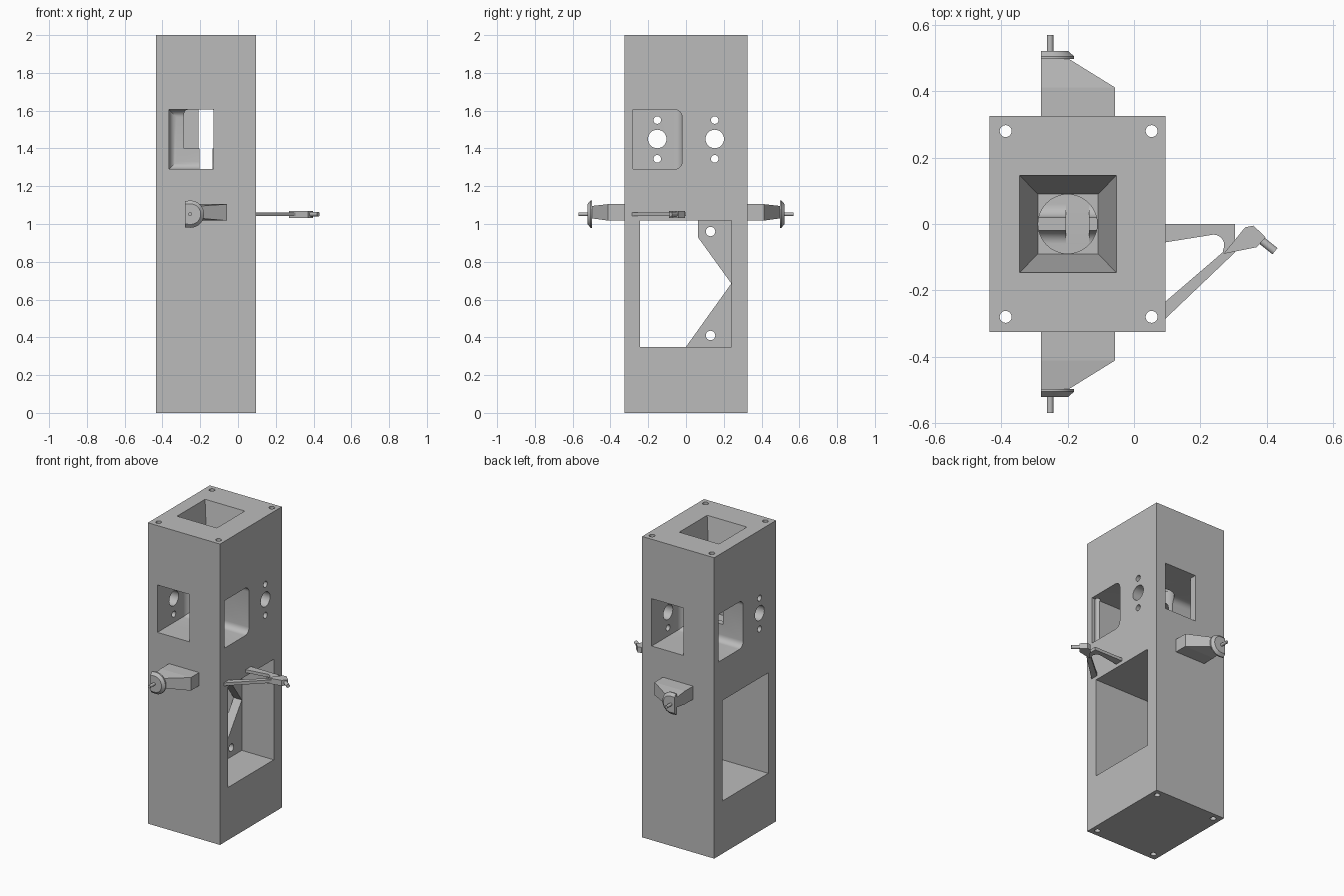
import bpy, bmesh, math
from mathutils import Vector, Matrix

cube = bpy.data.objects.get("Cube")
if cube:
    bpy.data.objects.remove(cube, do_unlink=True)

grey = bpy.data.materials.new("plain_grey")
grey.use_nodes = True
grey.diffuse_color = (0.5, 0.5, 0.5, 1)
grey.node_tree.nodes["Principled BSDF"].inputs["Base Color"].default_value = (0.5, 0.5, 0.5, 1)

CX = -0.17  # centre of the column in x


def finish(bm, name):
    bmesh.ops.recalc_face_normals(bm, faces=bm.faces)
    mesh = bpy.data.meshes.new(name)
    bm.to_mesh(mesh)
    bm.free()
    mesh.materials.append(grey)
    ob = bpy.data.objects.new(name, mesh)
    bpy.context.collection.objects.link(ob)
    return ob


def box(name, x, y, z, bevel_test=None, radius=0.04):
    bm = bmesh.new()
    bmesh.ops.create_cube(bm, size=1)
    for v in bm.verts:
        v.co = Vector([lo + (c + 0.5) * (hi - lo) for c, (lo, hi) in zip(v.co, (x, y, z))])
    if bevel_test:
        edges = [e for e in bm.edges if bevel_test((e.verts[0].co + e.verts[1].co) / 2)]
        bmesh.ops.bevel(bm, geom=edges, offset=radius, segments=6, profile=0.5, affect='EDGES')
    return finish(bm, name)


def rod(name, start, end, r, sides=32):
    a, b = Vector(start), Vector(end)
    bm = bmesh.new()
    turn = (b - a).to_track_quat('Z', 'Y').to_matrix().to_4x4()
    bmesh.ops.create_cone(bm, cap_ends=True, segments=sides, radius1=r, radius2=r,
                          depth=(b - a).length, matrix=Matrix.Translation((a + b) / 2) @ turn)
    return finish(bm, name)


def loft(name, rings):
    """Skin a list of equal-length rings and cap both ends."""
    bm = bmesh.new()
    rows = [[bm.verts.new(p) for p in ring] for ring in rings]
    n = len(rows[0])
    for a, b in zip(rows, rows[1:]):
        for i in range(n):
            bm.faces.new((a[i], a[(i + 1) % n], b[(i + 1) % n], b[i]))
    bm.faces.new(rows[0])
    bm.faces.new(rows[-1])
    return finish(bm, name)


def flat(name, pts, z0, z1):
    return loft(name, [[(x, y, z) for x, y in pts] for z in (z0, z1)])


def rect(x0, x1, y, z):
    return [(x0, -y, z), (x1, -y, z), (x1, y, z), (x0, y, z)]


def cut(target, *cutters):
    for c in cutters:
        m = target.modifiers.new("cut", 'BOOLEAN')
        m.operation, m.solver, m.object = 'DIFFERENCE', 'EXACT', c
        bpy.context.view_layer.objects.active = target
        bpy.ops.object.modifier_apply(modifier=m.name)
        bpy.data.objects.remove(c, do_unlink=True)


def half_turn(ob):
    ob.data.transform(Matrix.Translation((2 * CX, 0, 0)) @ Matrix.Rotation(math.pi, 4, 'Z'))
    return ob


# Column with corner bolt holes
column = box("column", (-0.435, 0.095), (-0.325, 0.325), (0, 2))
for x in (-0.387, 0.053):
    for y in (-0.28, 0.28):
        cut(column, rod("bolt_cut", (x, y, -0.1), (x, y, 2.1), 0.018, 24))

# Funnel and round shaft from the top
slope = 0.055 / 0.32
over = 0.02 * slope
cut(column, loft("funnel_cut", [rect(-0.345 - over, -0.053 + over, 0.147 + over, 2.02),
                                rect(-0.29, -0.108, 0.09, 1.68)]),
    rod("shaft_cut", (-0.2, 0, 1.4), (-0.2, 0, 1.75), 0.089, 48))

# Two opposed corner chambers with side and end windows
Z = (1.29, 1.605)
for place in (lambda o: o, half_turn):
    chamber = box("chamber_cut", (-0.365, 0.2), (-0.28, -0.02), Z,
                  lambda c: c.y > -0.03 and c.x < 0.1)
    window = box("window_cut", (-0.365, -0.13), (-0.4, -0.2), Z)
    cut(column, place(chamber), place(window))
cut(column, box("passage_cut", (-0.205, -0.135), (-0.1, 0.1), Z))

# Round ports through the side walls
for y in (-0.152, 0.152):
    for z, r in ((1.45, 0.049), (1.55, 0.02), (1.345, 0.02)):
        cut(column, rod("port_cut", (-0.6, y, z), (0.3, y, z), r))

# Large opening through the lower body
cut(column, box("opening_cut", (-0.6, 0.3), (-0.243, 0.24), (0.35, 1.018)))

# Gusset plates inside the opening
gussets = {
    "upper_gusset": ([(0.063, 1.03), (0.063, 0.93), (0.24, 0.685), (0.25, 0.685), (0.25, 1.03)], 0.96),
    "lower_gusset": ([(0, 0.35), (0.24, 0.685), (0.25, 0.685), (0.25, 0.34), (0, 0.34)], 0.41),
}
smooth = [column]
for name, (pts, hole_z) in gussets.items():
    plate = loft(name, [[(x, y, z) for y, z in pts] for x in (-0.2, -0.14)])
    cut(plate, rod("plate_cut", (-0.3, 0.13, hole_z), (0, 0.13, hole_z), 0.025))
    smooth.append(plate)

# Front and back mounts: tapered arm, half-round head and pin
for side, s in (("front", -1), ("back", 1)):
    def section(x1, y, z0, z1):
        return [(-0.28, s * y, z0), (x1, s * y, z0), (x1, s * y, z1), (-0.28, s * y, z1)]
    loft(side + "_mount_arm", [section(-0.058, 0.32, 1.018, 1.105),
                               section(-0.058, 0.412, 1.018, 1.105),
                               section(-0.2, 0.5, 1.03, 1.095)])
    arc = [math.radians(a) for a in range(-90, 91, 12)]

    def d_ring(y, k):
        pts = [(-0.28, -0.07 * k)] + [(-0.25 + 0.07 * k * math.cos(a), 0.072 * k * math.sin(a)) for a in arc]
        pts.append((-0.28, 0.07 * k))
        return [(x, s * y, 1.052 + z) for x, z in pts]
    smooth.append(loft(side + "_mount_head", [d_ring(0.497, 1), d_ring(0.505, 1), d_ring(0.521, 0.75)]))
    smooth.append(rod(side + "_mount_pin", (-0.253, s * 0.51, 1.052), (-0.253, s * 0.57, 1.052), 0.01, 16))

# Side bracket: top bar with a rounded notch and a diagonal brace
notch = [(0.24 + 0.032 * math.cos(a), -0.064 + 0.032 * math.sin(a))
         for a in [math.radians(d) for d in range(90, -31, -15)]]
flat("side_bracket", [(0.09, 0), (0.305, 0), (0.305, -0.085), (0.09, -0.29), (0.09, -0.238),
                      (0.268, -0.085)] + notch[::-1] + [(0.09, -0.056)], 1.042, 1.062)
flat("side_bracket_head", [(0.27, -0.09), (0.335, -0.01), (0.36, -0.005), (0.397, -0.04),
                           (0.37, -0.07)], 1.033, 1.07)
smooth.append(rod("side_bracket_pin", (0.375, -0.042, 1.052), (0.425, -0.082, 1.052), 0.012, 16))

# Smooth the round surfaces, keeping edges sharp
bpy.ops.object.select_all(action='DESELECT')
for ob in smooth:
    ob.select_set(True)
bpy.context.view_layer.objects.active = column
bpy.ops.object.shade_smooth_by_angle(angle=math.radians(30))
